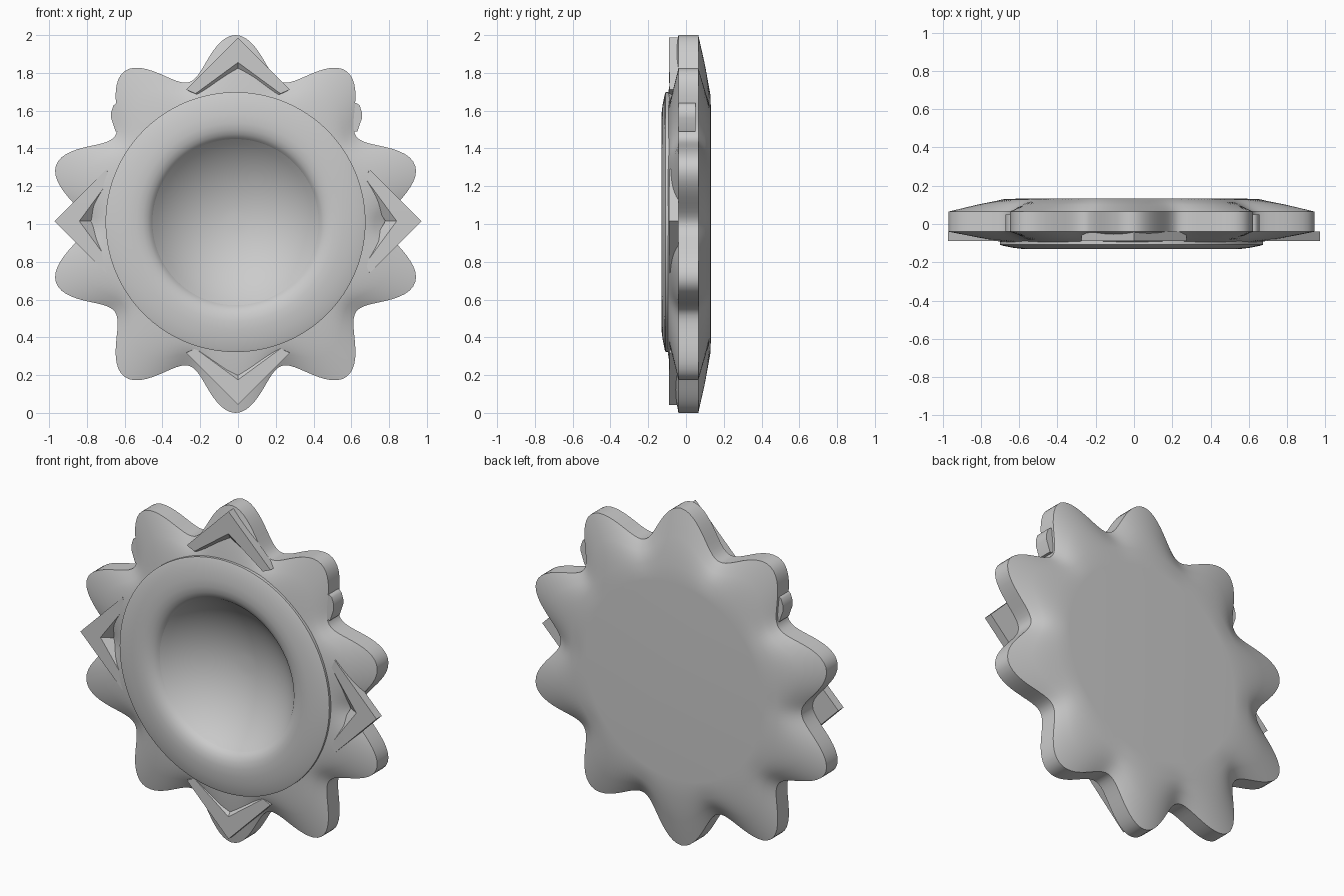
import bpy, bmesh
from math import sin, cos, pi, radians, asin
from mathutils import Matrix

if "Cube" in bpy.data.objects:
    bpy.data.objects.remove(bpy.data.objects["Cube"])

CX = -0.013   # body and ring axis


def finish(name, bm, angle=40):
    bmesh.ops.recalc_face_normals(bm, faces=bm.faces)
    me = bpy.data.meshes.new(name)
    bm.to_mesh(me)
    bm.free()
    ob = bpy.data.objects.new(name, me)
    bpy.context.collection.objects.link(ob)
    bpy.ops.object.select_all(action='DESELECT')
    ob.select_set(True)
    bpy.context.view_layer.objects.active = ob
    bpy.ops.object.shade_smooth_by_angle(angle=radians(angle))
    return ob


def skin(bm, loops):
    """Bridge equal closed loops of vertices."""
    for a, b in zip(loops, loops[1:]):
        for i in range(len(a)):
            j = (i + 1) % len(a)
            bm.faces.new((a[i], a[j], b[j], b[i]))


def loft(name, rings, n, cz, cap_first=False, cap_last=False, angle=40):
    """Rings of (mean radius, lobe height, y) around the y axis, ten lobes."""
    bm = bmesh.new()
    loops = []
    for r, wave, y in rings:
        loop = []
        for i in range(n):
            a = 2 * pi * i / n
            rad = r + wave * cos(10 * a)
            loop.append(bm.verts.new((CX + rad * sin(a), y, cz + rad * cos(a))))
        loops.append(loop)
    skin(bm, loops)
    if cap_first:
        bm.faces.new(loops[0])
    if cap_last:
        bm.faces.new(loops[-1])
    return finish(name, bm, angle)


# Ten-lobed body: flat back, sloped to a straight rim, sloped up to the ring
loft("lobed_body", [
    (0.58, 0.0, 0.133), (0.68, 0.005, 0.129), (0.79, 0.055, 0.100),
    (0.895, 0.105, 0.065), (0.895, 0.105, -0.04),
    (0.79, 0.055, -0.069), (0.69, 0.005, -0.094), (0.60, 0, -0.098)],
    240, 1.0, cap_first=True)

# Raised ring rolling inwards, and a dish shaped as a spherical cap
ring = [(0.688, -0.06), (0.688, -0.108), (0.675, -0.113), (0.62, -0.124),
        (0.57, -0.130), (0.525, -0.130), (0.49, -0.124), (0.465, -0.112),
        (0.45, -0.1), (0.44, -0.087)]
loft("ring", [(r, 0, y) for r, y in ring], 128, 1.01)

depth = 0.19
R = (0.44 ** 2 + depth ** 2) / (2 * depth)
edge = asin(0.44 / R)
dish = [(R * sin(edge * t / 12), 0, -0.087 + depth - R + R * cos(edge * t / 12))
        for t in range(12, 0, -1)]
loft("dish", dish, 128, 1.01, cap_last=True)


# Chevron: V shaped slab with a bevelled inner side and tapering arms
def chevron(name, turn):
    # cross-section: (tip radius, y) at the point and (side, radius, y) at arm ends
    tip = [(0.972, -0.04), (0.972, -0.09), (0.84, -0.09), (0.78, -0.055), (0.78, -0.04)]
    end = [(0.275, 0.697, -0.04), (0.275, 0.697, -0.088), (0.225, 0.675, -0.088),
           (0.2, 0.66, -0.055), (0.2, 0.66, -0.04)]
    bm = bmesh.new()
    stations = [[bm.verts.new((s * x, y, r)) for x, r, y in pts] for s, pts in
                ((-1, end), (0, [(0, r, y) for r, y in tip]), (1, end))]
    skin(bm, stations)
    bm.faces.new(stations[0])
    bm.faces.new(stations[-1])
    bmesh.ops.transform(bm, verts=bm.verts,
                        matrix=Matrix.Translation((0, 0, 1.015)) @ Matrix.Rotation(turn, 4, 'Y'))
    finish(name, bm, 15)


for k, where in enumerate(("top", "right", "bottom", "left")):
    chevron("chevron_" + where, k * pi / 2)


# Small side lugs near the top, rounded on the outside
def lug(name, s):
    prof = [(0.57, 1.635), (0.635, 1.64), (0.652, 1.628), (0.664, 1.59),
            (0.664, 1.56), (0.64, 1.49), (0.57, 1.49)]
    bm = bmesh.new()
    loops = [[bm.verts.new((CX * 0.6 + s * x, y, z)) for x, z in prof] for y in (-0.04, 0.05)]
    skin(bm, loops)
    for loop in loops:
        bm.faces.new(loop)
    finish(name, bm)


lug("lug_right", 1)
lug("lug_left", -1)
